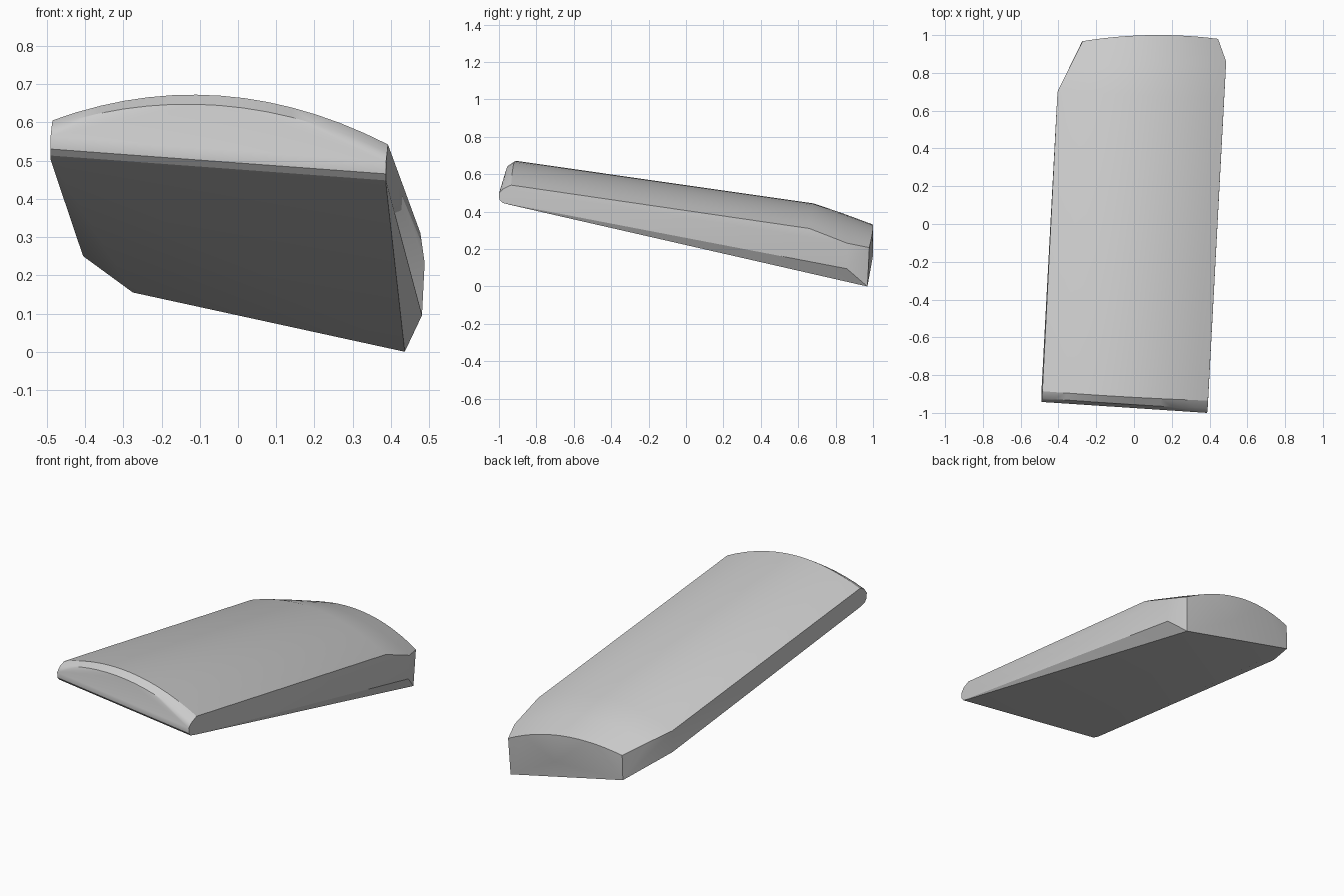
import bpy, bmesh
from mathutils import Vector

if "Cube" in bpy.data.objects:
    bpy.data.objects.remove(bpy.data.objects["Cube"])


def arc(left, right, rise=0.0, bulge=0.0, n=14):
    """Crowned line of points running from the left edge to the right edge."""
    a, b = Vector(left), Vector(right)
    pts = []
    for i in range(n + 1):
        t = i / n
        k = 4 * t * (1 - t)
        pts.append(a.lerp(b, t) + Vector((0, bulge * k, rise * k)))
    return pts


points = []

# Rounded front end: crowned top edge, then rows rolling under to the bottom
points += arc((-0.485, -0.885, 0.605), (0.392, -0.935, 0.542), 0.096, -0.005)
points += arc((-0.487, -0.922, 0.590), (0.390, -0.978, 0.522), 0.088, -0.003)
points += arc((-0.488, -0.936, 0.566), (0.388, -0.993, 0.490), 0.097, 0.010)
for y, z in ((-0.942, 0.562), (-0.940, 0.530), (-0.925, 0.513), (-0.885, 0.502)):
    points += arc((-0.490, y, z), (0.387, y - 0.058, z - 0.065), n=1)

# Long crowned top, bending down towards the back
points += arc((-0.405, 0.700, 0.373), (0.477, 0.660, 0.310), 0.100, 0.0)
points += arc((-0.340, 0.832, 0.337), (0.488, 0.860, 0.232), 0.098, 0.0)

# Back end with clipped corners and a slightly folded rear face
points += arc((-0.272, 0.968, 0.297), (0.445, 0.980, 0.208), 0.073, 0.026)
points += [Vector(p) for p in (
    (0.130, 1.000, 0.165),
    (-0.275, 0.966, 0.155),
    (-0.405, 0.700, 0.250),
    (0.481, 0.860, 0.095),
    (0.436, 0.970, 0.000),
)]

# Skin the body
bm = bmesh.new()
for p in points:
    bm.verts.new(p)
bmesh.ops.convex_hull(bm, input=bm.verts[:])
loose = [v for v in bm.verts if not v.link_faces]
bmesh.ops.delete(bm, geom=loose, context='VERTS')
bmesh.ops.dissolve_limit(bm, angle_limit=0.01, verts=bm.verts[:], edges=bm.edges[:])
bmesh.ops.recalc_face_normals(bm, faces=bm.faces[:])
mesh = bpy.data.meshes.new("crowned_block")
bm.to_mesh(mesh)
bm.free()
block = bpy.data.objects.new("crowned_block", mesh)
bpy.context.collection.objects.link(block)

# Smooth crown, crisp side edges
bpy.context.view_layer.objects.active = block
block.select_set(True)
bpy.ops.object.shade_smooth_by_angle(angle=0.5)
